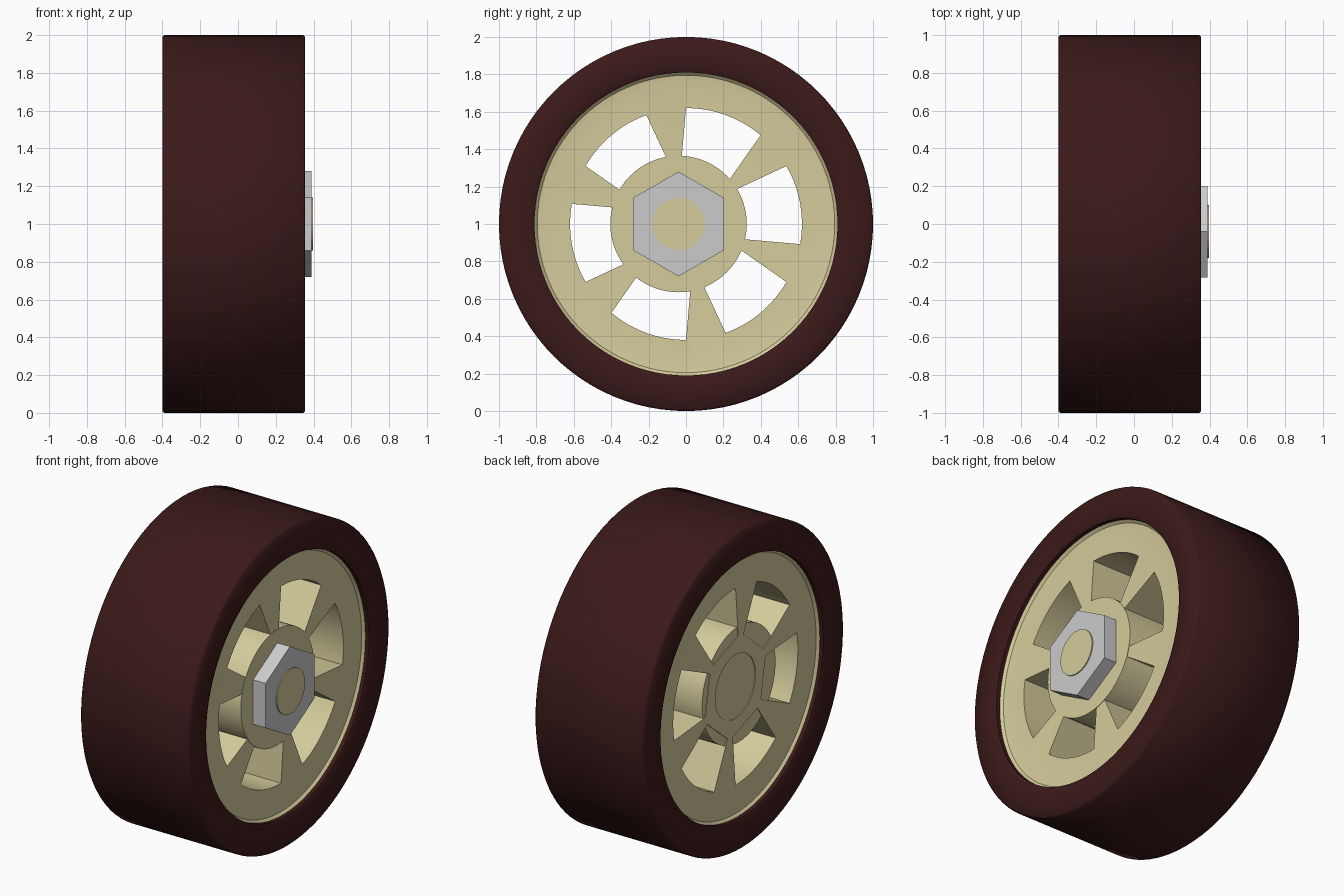
import bpy, bmesh
from math import sin, cos, tan, pi, radians

if "Cube" in bpy.data.objects:
    bpy.data.objects.remove(bpy.data.objects["Cube"])

CZ = 1.0        # axle height
HUB_Y = -0.04   # hub and nut sit slightly off the wheel axis


def material(name, rgb):
    m = bpy.data.materials.new(name)
    m.diffuse_color = (*rgb, 1)
    m.use_nodes = True
    m.node_tree.nodes["Principled BSDF"].inputs["Base Color"].default_value = m.diffuse_color
    return m


def make(name, bm, mat=None, smooth=None):
    bmesh.ops.recalc_face_normals(bm, faces=bm.faces)
    me = bpy.data.meshes.new(name)
    bm.to_mesh(me)
    bm.free()
    ob = bpy.data.objects.new(name, me)
    bpy.context.collection.objects.link(ob)
    if mat:
        me.materials.append(mat)
    if smooth is not None:
        smooth_by_angle(ob, smooth)
    return ob


def smooth_by_angle(ob, deg):
    bpy.ops.object.select_all(action='DESELECT')
    ob.select_set(True)
    bpy.context.view_layer.objects.active = ob
    bpy.ops.object.shade_smooth_by_angle(angle=radians(deg))


def lathe(profile, steps=96):
    """Closed (x, radius) profile turned round the wheel axis."""
    bm = bmesh.new()
    rings = []
    for i in range(steps):
        a = 2 * pi * i / steps
        rings.append([bm.verts.new((x, r * cos(a), CZ + r * sin(a))) for x, r in profile])
    n = len(profile)
    for i in range(steps):
        p, q = rings[i], rings[(i + 1) % steps]
        for j in range(n):
            k = (j + 1) % n
            bm.faces.new((p[j], p[k], q[k], q[j]))
    return bm


def prism(points, x0, x1, bm=None):
    """Extrude a (y, z) outline along x."""
    bm = bm or bmesh.new()
    a = [bm.verts.new((x0, y, z)) for y, z in points]
    b = [bm.verts.new((x1, y, z)) for y, z in points]
    bm.faces.new(a)
    bm.faces.new(b)
    for i in range(len(a)):
        j = (i + 1) % len(a)
        bm.faces.new((a[i], a[j], b[j], b[i]))
    return bm


def circle(r, n, y=0.0, start=0.0):
    return [(y + r * cos(start + 2 * pi * i / n), CZ + r * sin(start + 2 * pi * i / n))
            for i in range(n)]


rubber = material("rubber", (0.045, 0.010, 0.010))
cream = material("cream", (0.66, 0.60, 0.33))

# Tyre: square-shouldered band with softened edges
make("tyre", lathe([(-0.33, 0.81), (-0.39, 0.81), (-0.4, 0.83), (-0.4, 0.99), (-0.39, 1.0),
                    (0.345, 1.0), (0.355, 0.99), (0.355, 0.83), (0.345, 0.81), (0.28, 0.81)]),
     rubber, 60)

# Rim: dished at its outer edge on both faces
rim = make("rim", lathe([(0.325, 0.815), (0.305, 0.795), (0.30, 0.76), (0.30, 0.2),
                         (-0.345, 0.2), (-0.345, 0.76), (-0.35, 0.795), (-0.37, 0.815)]), cream)

# Six tapered windows cut through the rim
cut = bmesh.new()
for k in range(6):
    c = radians(10 + 60 * k)
    pts = [(0.62 * cos(c + radians(t)), CZ + 0.62 * sin(c + radians(t)))
           for t in range(-20, 21, 4)]
    r_in = 0.28
    half = 0.62 * sin(radians(20)) - (0.62 * cos(radians(20)) - r_in) * tan(radians(15))
    for s in (half, -half):
        pts.append((r_in * cos(c) - s * sin(c), CZ + r_in * sin(c) + s * cos(c)))
    prism(pts, -0.6, 0.6, cut)
cutter = make("window_cutter", cut)
cutter.hide_render = True
mod = rim.modifiers.new("windows", 'BOOLEAN')
mod.object = cutter
mod.solver = 'EXACT'
bpy.context.view_layer.objects.active = rim
rim.select_set(True)
bpy.ops.object.modifier_apply(modifier=mod.name)
bpy.data.objects.remove(cutter)
smooth_by_angle(rim, 35)

# Hub drum, nut and axle end
make("hub", prism(circle(0.365, 64, HUB_Y), -0.34, 0.303), cream, 35)
make("nut", prism(circle(0.28, 6, HUB_Y, pi / 2), 0.29, 0.39), None, 30)
make("axle_end", prism(circle(0.14, 48, HUB_Y), 0.28, 0.397), cream, 35)
